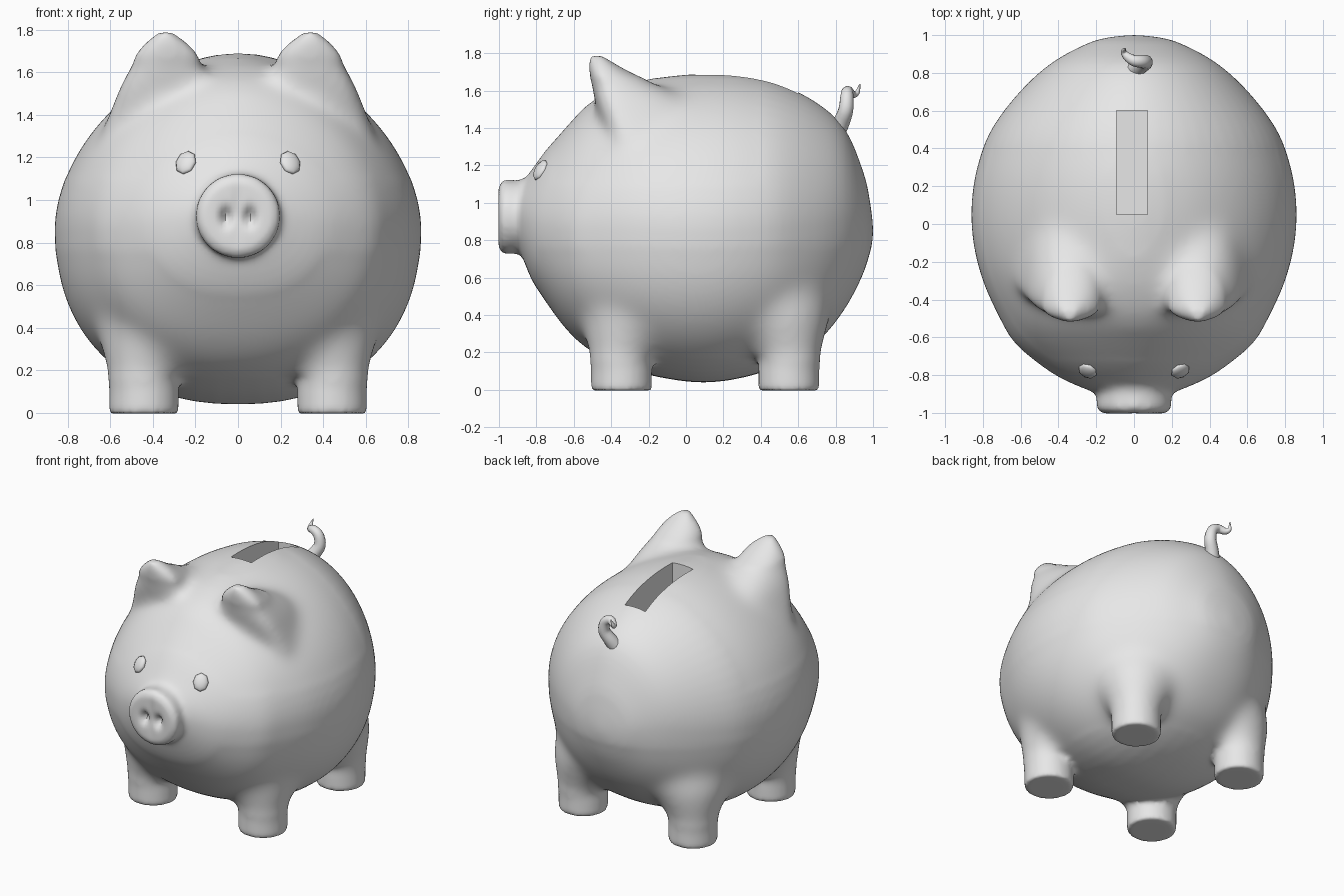
import bpy, bmesh, math
from mathutils import Vector

cube = bpy.data.objects.get("Cube")
if cube:
    bpy.data.objects.remove(cube)

grey = bpy.data.materials.new("plain_grey")
grey.use_nodes = True
COLOUR = (0.8, 0.8, 0.8, 1)
grey.diffuse_color = COLOUR
grey.node_tree.nodes["Principled BSDF"].inputs["Base Color"].default_value = COLOUR


def make(name, bm):
    bmesh.ops.recalc_face_normals(bm, faces=bm.faces)
    me = bpy.data.meshes.new(name)
    bm.to_mesh(me)
    bm.free()
    me.materials.append(grey)
    ob = bpy.data.objects.new(name, me)
    bpy.context.collection.objects.link(ob)
    return ob


def shade(ob, angle=40):
    bpy.ops.object.select_all(action="DESELECT")
    ob.select_set(True)
    bpy.context.view_layer.objects.active = ob
    bpy.ops.object.shade_smooth_by_angle(angle=math.radians(angle))


def bake(ob):
    """Replace the mesh with its modified result."""
    dg = bpy.context.evaluated_depsgraph_get()
    me = bpy.data.meshes.new_from_object(ob.evaluated_get(dg))
    ob.modifiers.clear()
    ob.data = me


def spline(rows, steps):
    """Catmull-Rom through rows of numbers."""
    out = []
    for i in range(len(rows) - 1):
        p = [rows[max(0, min(len(rows) - 1, i + k))] for k in (-1, 0, 1, 2)]
        for s in range(steps):
            t = s / steps
            out.append([b + 0.5 * t * (c - a + t * (2*a - 5*b + 4*c - d + t * (3*(b - c) + d - a)))
                        for a, b, c, d in zip(*p)])
    return out + [list(rows[-1])]


def loft(bm, rings):
    """Closed skin through rings of points."""
    loops = [[bm.verts.new(p) for p in r] for r in rings]
    n = len(loops[0])
    for a, b in zip(loops, loops[1:]):
        for i in range(n):
            j = (i + 1) % n
            bm.faces.new((a[i], a[j], b[j], b[i]))
    bm.faces.new(loops[0][::-1])
    bm.faces.new(loops[-1])


def circle(n=40):
    return [(math.cos(2 * math.pi * i / n), math.sin(2 * math.pi * i / n)) for i in range(n)]


def barrel_section(n=64):
    """Unit ring, leaner above the middle and fuller below it."""
    ring = []
    for c, s in circle(n):
        e = 2 / (1.82 if s > 0 else 2.25)
        ring.append((math.copysign(abs(c) ** e, c), math.copysign(abs(s) ** e, s)))
    return ring


def soften(bm, verts, times):
    for k in range(times):
        bmesh.ops.smooth_vert(bm, verts=verts, factor=.5, use_axis_x=True, use_axis_y=True, use_axis_z=True)


bm = bmesh.new()

# Barrel of the body: y, bottom, top, half width
stations = [(-.90, .78, 1.08, .19), (-.83, .60, 1.17, .36), (-.75, .47, 1.28, .49),
            (-.63, .31, 1.42, .63), (-.5, .2, 1.55, .71), (-.3, .11, 1.64, .80),
            (-.1, .06, 1.675, .85), (.1, .04, 1.69, .86), (.3, .065, 1.68, .83),
            (.5, .13, 1.635, .755), (.7, .25, 1.535, .605), (.85, .43, 1.395, .44),
            (.95, .62, 1.16, .26), (.985, .73, 1.0, .15), (1.0, .82, .88, .03)]
loft(bm, [[(w * c, y, (lo + hi) / 2 + (hi - lo) / 2 * s) for c, s in barrel_section()]
          for y, lo, hi, w in spline(stations, 4)])

# Snout: y, radius
loft(bm, [[(r * c, y, .925 + r * s) for c, s in circle()]
          for y, r in [(-.7, .24), (-.85, .21), (-.9, .196), (-.975, .2), (-.995, .185), (-1.003, .16)]])

# Legs: z, radius, outward drift, flaring widely into the belly
leg = [(-.004, .155, 0), (.015, .163, 0), (.1, .163, 0), (.19, .172, 0),
       (.3, .235, -.035), (.42, .30, -.075), (.58, .34, -.13)]
for sx in (-1, 1):
    for y0, sy in ((-.345, -1), (.55, 1)):
        loft(bm, [[(sx * (.442 + d) + r * c, y0 + sy * d + r * s, z) for c, s in circle()]
                  for z, r, d in spline(leg, 2)])

# Ears: z, centre x, half width, front y, back y
ear = [(1.2, .40, .27, -.34, .25), (1.33, .39, .245, -.40, .2), (1.46, .365, .22, -.46, .13),
       (1.55, .345, .205, -.49, .02), (1.62, .335, .175, -.505, -.12), (1.69, .335, .14, -.515, -.28),
       (1.745, .338, .09, -.52, -.38), (1.787, .34, .035, -.515, -.45)]
for sx in (-1, 1):
    rings = []
    for z, x, w, front, back in spline(ear, 2):
        mid = front + .07
        rings.append([(sx * (x + w * c), mid + s * ((back - mid) if s > 0 else .07), z) for c, s in circle()])
    loft(bm, rings)

body = make("body", bm)
mod = body.modifiers.new("fuse", "REMESH")
mod.mode = "VOXEL"
mod.voxel_size = .017
bake(body)

# Soften the joints, strongly at legs and ears and lightly at the snout
bm = bmesh.new()
bm.from_mesh(body.data)
soften(bm, [v for v in bm.verts if .17 < v.co.z < .75 and v.co.y > -.8], 50)
soften(bm, [v for v in bm.verts if 1.1 < v.co.z < 1.66 and -.72 < v.co.y < .4], 45)
soften(bm, [v for v in bm.verts if v.co.z > .1], 4)
soften(bm, bm.verts, 2)

# Nostrils and the shallow crease between them
for v in bm.verts:
    x, y, z = v.co
    if y < -.95:
        pit = math.exp(-((abs(x) - .055) / .026) ** 2 - ((z - .92) / .04) ** 2)
        crease = math.exp(-(x / .02) ** 2 - ((z - .95) / .11) ** 2)
        v.co.y += .05 * pit + .01 * crease
bm.to_mesh(body.data)
bm.free()

# Coin slot
bm = bmesh.new()
bmesh.ops.create_cube(bm, size=1)
for v in bm.verts:
    v.co = Vector((-.01 + .165 * v.co.x, .325 + .55 * v.co.y, 1.6 + .7 * v.co.z))
cutter = make("slot_cutter", bm)
cutter.hide_render = True
mod = body.modifiers.new("slot", "BOOLEAN")
mod.operation = "DIFFERENCE"
mod.solver = "EXACT"
mod.object = cutter
bake(body)
bpy.data.objects.remove(cutter)
shade(body, 50)

# Eyes: flattened beads lying on the slope of the face
for side, sx in (("left", 1), ("right", -1)):
    bm = bmesh.new()
    bmesh.ops.create_uvsphere(bm, u_segments=8, v_segments=6, radius=1)
    eye = make(side + "_eye", bm)
    eye.scale = (.052, .062, .026)
    eye.location = (sx * .245, -.778, 1.175)
    eye.rotation_euler = Vector((sx * .38, -.8, .5)).to_track_quat("Z", "Y").to_euler()
    shade(eye, 60)

# Curly tail: x, y, z, radius
path = spline([(-.01, .79, 1.36, .055), (.025, .83, 1.43, .045), (.06, .855, 1.5, .04),
               (.045, .86, 1.57, .035), (0, .865, 1.595, .03), (-.04, .89, 1.58, .022),
               (-.055, .915, 1.59, .014), (-.045, .93, 1.635, .003)], 4)
rings = []
side = Vector((1, 0, 0))
for i, (x, y, z, r) in enumerate(path):
    a, b = path[max(i - 1, 0)], path[min(i + 1, len(path) - 1)]
    along = (Vector(b[:3]) - Vector(a[:3])).normalized()
    side = (side - along * side.dot(along)).normalized()
    up = along.cross(side)
    rings.append([Vector((x, y, z)) + r * (c * side + s * up) for c, s in circle(12)])
bm = bmesh.new()
loft(bm, rings)
shade(make("tail", bm), 60)
